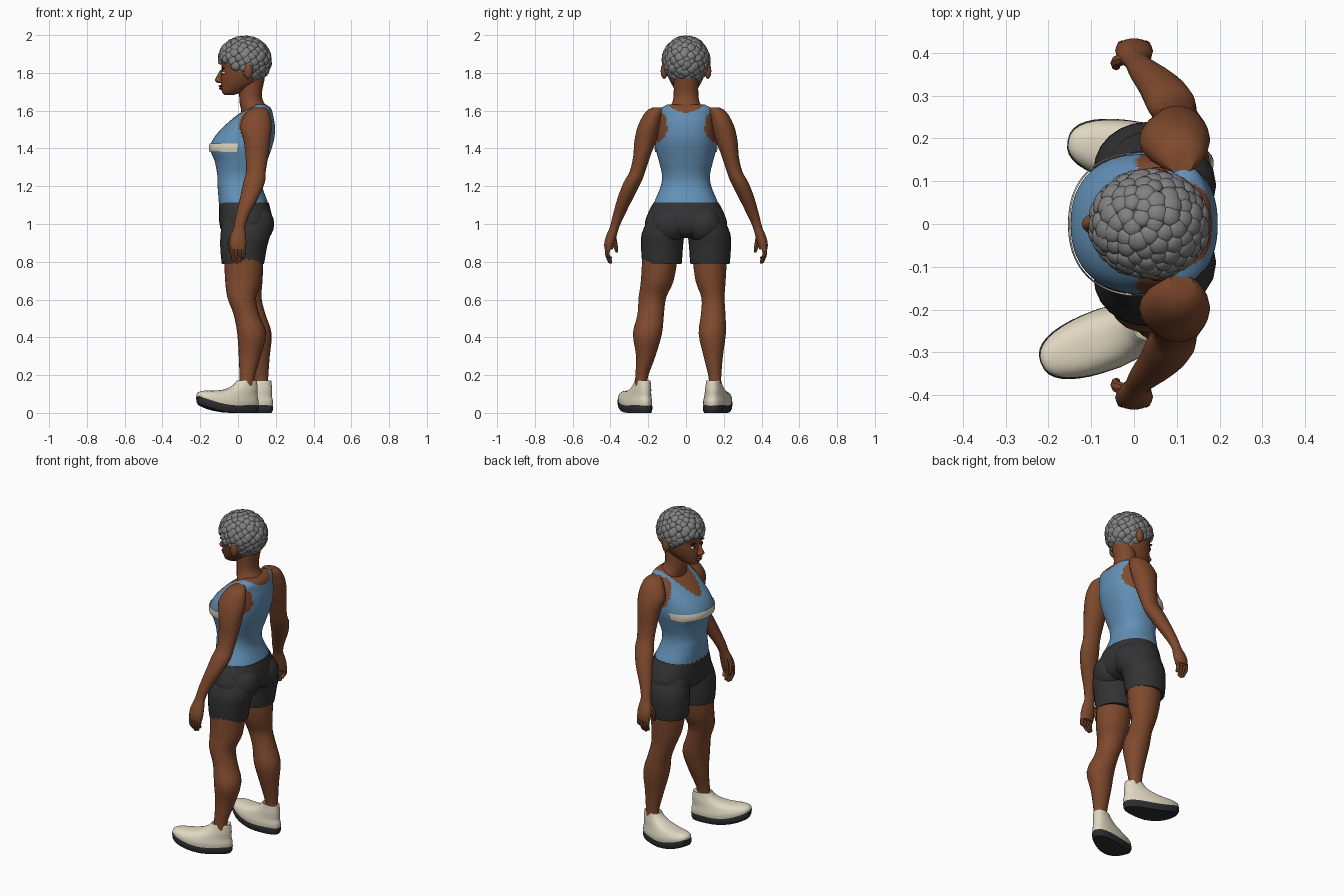
import bpy, bmesh, math, random
from mathutils import Matrix, Vector

cube = bpy.data.objects.get("Cube")
if cube:
    bpy.data.objects.remove(cube, do_unlink=True)
random.seed(4)


def material(name, r, g, b):
    m = bpy.data.materials.new(name)
    m.use_nodes = True
    m.diffuse_color = (r, g, b, 1)
    shader = next(n for n in m.node_tree.nodes if n.type == 'BSDF_PRINCIPLED')
    shader.inputs["Base Color"].default_value = (r, g, b, 1)
    shader.inputs["Roughness"].default_value = 0.8
    return m


SKIN = material("brown skin", .21, .066, .026)
LIP = material("dark lips", .13, .035, .02)
BLUE = material("blue shirt", .125, .28, .47)
CHARCOAL = material("charcoal shorts", .033, .033, .035)
CREAM = material("cream", .74, .68, .53)
SOLE = material("dark sole", .026, .026, .03)
GREY = material("grey hair", .22, .22, .22)
WHITE = material("eye white", .6, .55, .5)
DARK = material("dark eyes", .012, .01, .01)


def finish(name, bm, mats, rule=None, angle=40):
    """Turn a bmesh into a shaded object; rule picks a material slot from a face centre."""
    bmesh.ops.recalc_face_normals(bm, faces=bm.faces)
    if rule:
        for f in bm.faces:
            f.material_index = int(rule(f.calc_center_median()))
    mesh = bpy.data.meshes.new(name)
    bm.to_mesh(mesh)
    bm.free()
    obj = bpy.data.objects.new(name, mesh)
    bpy.context.collection.objects.link(obj)
    for m in mats:
        mesh.materials.append(m)
    bpy.ops.object.select_all(action='DESELECT')
    obj.select_set(True)
    bpy.context.view_layer.objects.active = obj
    bpy.ops.object.shade_smooth_by_angle(angle=math.radians(angle))
    return obj


def refine(rings, steps):
    """Smooth interpolation between rings."""
    pts = [Vector(r) for r in rings]
    pts = [pts[0]] + pts + [pts[-1]]
    out = []
    for a, b, c, d in zip(pts, pts[1:], pts[2:], pts[3:]):
        for i in range(steps):
            t = i / steps
            m, k = (c - a) / 2, (d - b) / 2
            out.append(b + m * t + (3 * (c - b) - 2 * m - k) * t**2
                       + (2 * (b - c) + m + k) * t**3)
    return out + [pts[-1]]


def loft(name, rings, mats, n=16, steps=3, power=1, rule=None, warp=None, keep=None, angle=40):
    """Skin horizontal rings given as x, y, z, x radius, y radius."""
    bm = bmesh.new()
    loops = []
    for x, y, z, rx, ry in refine(rings, steps):
        loop = []
        for i in range(n):
            a = math.tau * i / n
            c, s = math.cos(a), math.sin(a)
            c, s = (math.copysign(abs(v) ** power, v) for v in (c, s))
            loop.append(bm.verts.new((x + rx * c, y + ry * s, z)))
        loops.append(loop)
    for lo, hi in zip(loops, loops[1:]):
        for i in range(n):
            j = (i + 1) % n
            bm.faces.new((lo[i], lo[j], hi[j], hi[i]))
    bm.faces.new(loops[0])
    bm.faces.new(loops[-1])
    if keep:
        bad = [f for f in bm.faces if not keep(f.calc_center_median())]
        bmesh.ops.delete(bm, geom=bad, context='FACES')
    if warp:
        for v in bm.verts:
            v.co = warp(v.co)
    return finish(name, bm, mats, rule, angle)


def ball(name, centre, radii, mat):
    bm = bmesh.new()
    bmesh.ops.create_uvsphere(bm, u_segments=16, v_segments=10, radius=1,
                              matrix=Matrix.Translation(centre) @ Matrix.Diagonal((*radii, 1)))
    return finish(name, bm, [mat])


# Torso with tank top: neckline and armholes decide where skin shows
def bare(p):
    w = (abs(p.y) / .09) ** 2
    neckline = 1.49 + .13 * w if p.x < .1 else 1.59 + .035 * w
    armhole = ((p.x - .09) / .085) ** 2 + ((p.z - 1.52) / .09) ** 2 < 1 and abs(p.y) > .1
    return p.z > neckline or armhole


TORSO = [(.032, 0, 1.085, .132, .174), (.027, 0, 1.12, .129, .166), (.01, 0, 1.2, .118, .134),
         (.01, 0, 1.26, .12, .127), (.015, 0, 1.33, .138, .143), (.015, 0, 1.4, .163, .161),
         (.034, 0, 1.46, .159, .162), (.062, 0, 1.52, .133, .155), (.087, 0, 1.57, .1, .148),
         (.112, 0, 1.61, .064, .135), (.12, 0, 1.632, .03, .1)]
loft("torso_and_tank_top", TORSO, [BLUE, SKIN], n=72, steps=7, power=.88, rule=bare)

# Pale band across the chest, sitting just off the shirt
band = [(x, y, z, rx + .006, ry + .006) for x, y, z, rx, ry in refine(TORSO, 7) if 1.375 < z < 1.43]
loft("chest_band", band, [CREAM], n=72, steps=1, power=.88, keep=lambda p: p.x < 0)

# Neck
loft("neck", [(.09, 0, 1.55, .07, .1), (.088, 0, 1.605, .072, .092), (.072, 0, 1.645, .064, .072),
              (.066, 0, 1.69, .06, .065), (.072, 0, 1.77, .07, .066)], [SKIN], n=20)


# Head: scalp painted above a sloping hairline
def hairline(x):
    return 1.85 - .09 * min(1, max(0, (x + .06) / .14))


loft("head", [(-.045, 0, 1.684, .025, .022), (-.032, 0, 1.697, .052, .044), (.005, 0, 1.735, .095, .073),
              (.025, 0, 1.78, .115, .095), (.036, 0, 1.83, .122, .107), (.035, 0, 1.88, .13, .112),
              (.035, 0, 1.94, .105, .09), (.035, 0, 1.978, .05, .045)],
     [SKIN, GREY], n=32, steps=4, rule=lambda p: p.z > hairline(p.x))
loft("nose", [(-.086, 0, 1.815, .008, .009), (-.1, 0, 1.775, .017, .013),
              (-.1, 0, 1.757, .021, .022), (-.092, 0, 1.746, .012, .014)], [SKIN], n=12)
ball("upper_lip", (-.088, 0, 1.73), (.015, .027, .007), LIP)
ball("lower_lip", (-.086, 0, 1.718), (.015, .023, .008), LIP)
for s, side in ((1, "right"), (-1, "left")):
    ball(side + "_eye", (-.07, s * .039, 1.8), (.016, .017, .009), WHITE)
    ball(side + "_iris", (-.081, s * .038, 1.8), (.007, .008, .008), DARK)
    ball(side + "_eyebrow", (-.079, s * .042, 1.824), (.008, .021, .005), DARK)
    ball(side + "_ear", (.055, s * .116, 1.81), (.024, .018, .042), SKIN)

# Tight curls spread over the scalp
bm = bmesh.new()
count = 190
for i in range(count):
    h = 1 - 2 * (i + .5) / count
    a = i * math.pi * (3 - math.sqrt(5)) + random.uniform(-.08, .08)
    r = math.sqrt(1 - h * h)
    d = Vector((r * math.cos(a), r * math.sin(a), h))
    p = Vector((.035 + d.x * .132, d.y * .116, 1.865 + d.z * .121))
    if p.z > hairline(p.x) + .012:
        size = random.uniform(.022, .028)
        turn = d.to_track_quat('Z', 'Y').to_matrix().to_4x4()
        bmesh.ops.create_icosphere(bm, subdivisions=2, radius=size, matrix=Matrix.Translation(p)
                                   @ turn @ Matrix.Diagonal((1, 1, .55, 1)))
finish("curly_hair", bm, [GREY])

# Hips of the shorts
loft("shorts_hips", [(.03, 0, 1.115, .132, .171), (.038, 0, 1.06, .138, .2), (.042, 0, 1, .14, .217),
                     (.04, 0, .95, .12, .19), (.035, 0, .925, .08, .12)],
     [CHARCOAL], n=32, steps=4, power=.9)

ARM = [(.11, .145, 1.618, .03, .03), (.105, .168, 1.592, .06, .048), (.095, .195, 1.52, .083, .06),
       (.1, .216, 1.44, .07, .058), (.1, .234, 1.36, .06, .046), (.095, .256, 1.28, .052, .042),
       (.085, .284, 1.22, .057, .047), (.06, .32, 1.14, .049, .042), (.025, .355, 1.05, .036, .032),
       (.008, .378, .985, .03, .025), (.002, .394, .94, .04, .028), (0, .405, .9, .044, .028),
       (0, .41, .865, .04, .022)]
RIGHT_LEG = [(.03, .135, .85, .105, .097), (.028, .152, .7, .096, .088), (.02, .178, .61, .076, .074),
             (.045, .187, .52, .068, .071), (.073, .204, .42, .077, .078), (.062, .213, .3, .058, .052),
             (.048, .235, .19, .04, .034), (.046, .237, .13, .04, .034)]
LEFT_LEG = [(.03, .125, .85, .105, .095), (.038, .13, .7, .092, .081), (.05, .143, .61, .074, .062),
            (.078, .144, .52, .068, .066), (.102, .139, .42, .076, .073), (.112, .144, .3, .056, .052),
            (.12, .153, .19, .04, .034), (.12, .154, .13, .04, .034)]


def mirrored(rings, s):
    return [(x, s * y, z, rx, ry) for x, y, z, rx, ry in rings]


for s, side, leg, turn in ((-1, "left", RIGHT_LEG, 20), (1, "right", LEFT_LEG, -10)):
    # Arm with palm, fingers and thumb
    loft(side + "_arm", mirrored(ARM, s), [SKIN], n=18)
    for i in range(4):
        x = -.031 + .0205 * i
        drop = (.8, .79, .795, .815)[i]
        finger = [(x, .41, .885, .011, .013), (x * .9, .417, .84, .011, .012),
                  (x * .75, .402, drop + .008, .01, .01), (x * .75, .4, drop, .005, .005)]
        loft(side + "_finger", mirrored(finger, s), [SKIN], n=8)
    thumb = [(-.02, .385, .955, .014, .013), (-.04, .38, .915, .013, .014),
             (-.042, .37, .87, .011, .011), (-.04, .366, .85, .006, .006)]
    loft(side + "_thumb", mirrored(thumb, s), [SKIN], n=8)

    # Leg, shorts leg and seat
    loft(side + "_leg", mirrored(leg, s), [SKIN], n=18)
    shorts = [(.045, .11, 1.03, .125, .09), (.04, .122, .95, .132, .112), (.03, .127, .88, .124, .111),
              (.026, .127, .795, .113, .105), (.026, .127, .79, .109, .1)]
    loft(side + "_shorts_leg", mirrored(shorts, s), [CHARCOAL], n=24)
    ball(side + "_seat", (.098, s * .09, 1), (.094, .1, .1), CHARCOAL)

    # Shoe: toe lifts off the ground, then the whole is turned outward at the ankle
    ankle = Vector((leg[-1][0], s * leg[-1][1], 0))
    pose = Matrix.Translation(ankle) @ Matrix.Rotation(math.radians(turn), 4, 'Z')

    def place(p):
        toe = max(0, -.06 - p.x) / .2
        narrow = 1 - .22 * min(1, max(0, p.x + .1) / .15)
        return pose @ Vector((p.x, p.y * narrow - s * .008, p.z + .042 * toe ** 2))

    loft(side + "_sole", [(-.105, 0, 0, .165, .066), (-.105, 0, .012, .171, .072),
                          (-.105, 0, .035, .173, .073), (-.105, 0, .042, .168, .07)],
         [SOLE], n=36, steps=1, power=.8, warp=place)
    loft(side + "_shoe", [(-.105, 0, .036, .171, .071), (-.102, 0, .06, .17, .072),
                          (-.087, 0, .085, .149, .066), (-.055, 0, .105, .117, .06),
                          (-.024, 0, .125, .086, .055), (-.004, 0, .15, .064, .049),
                          (.004, 0, .172, .053, .044), (.004, 0, .168, .043, .035)],
         [CREAM], n=36, steps=3, power=.85, warp=place)
